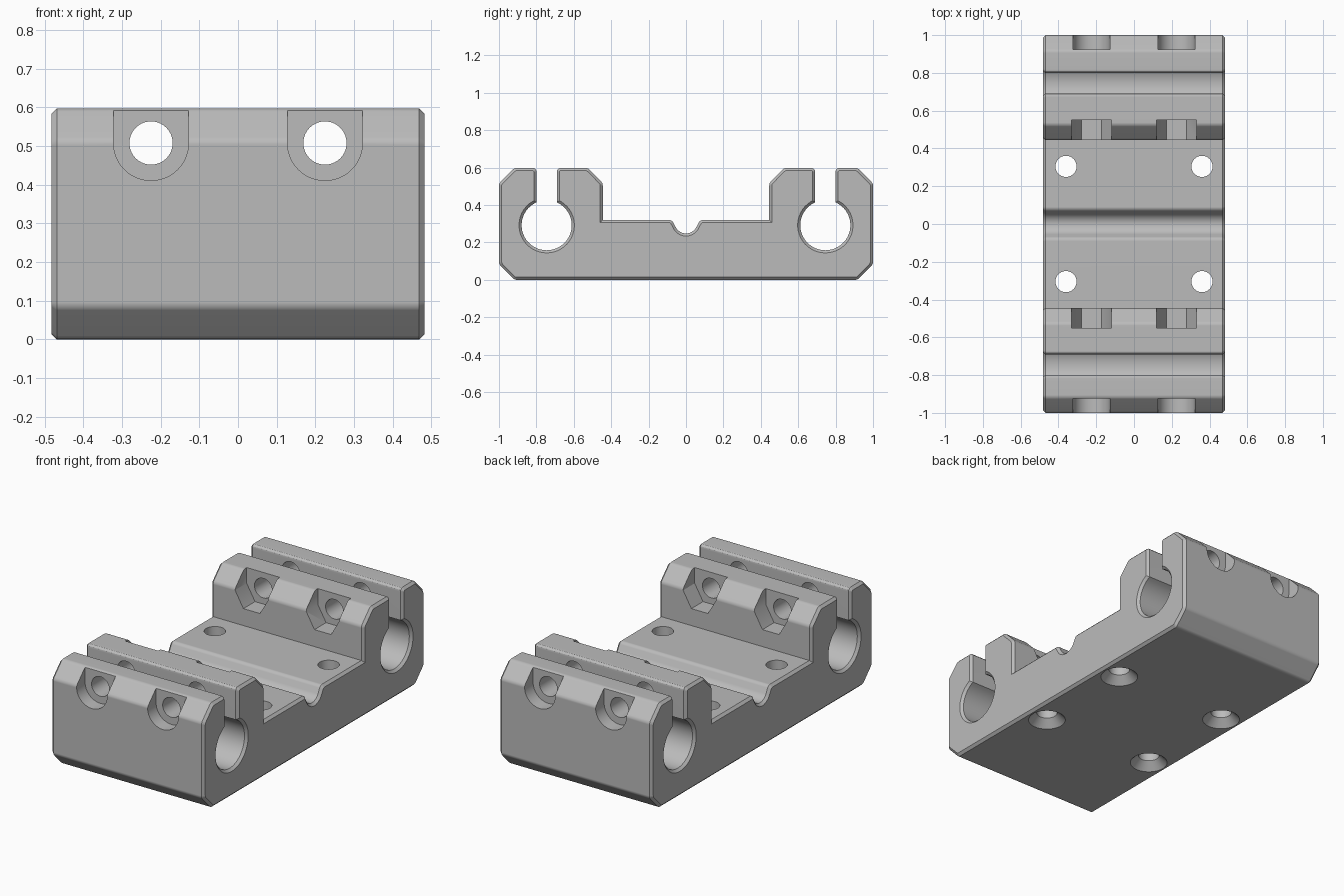
import bpy
import bmesh
from math import sin, cos, asin, pi, radians, tan
from mathutils import Vector

if "Cube" in bpy.data.objects:
    bpy.data.objects.remove(bpy.data.objects["Cube"])

HALF_WIDTH = 0.483
CHAMFER = 0.014
ROD = Vector((0.745, 0.292))   # rod bore centre in (y, z)
ROD_R, SLOT = 0.134, 0.054
BOLT_X, BOLT_Z, BOLT_R = 0.225, 0.508, 0.056

grey = bpy.data.materials.new("plain grey")
grey.use_nodes = True
colour = (0.5, 0.5, 0.5, 1)
grey.diffuse_color = colour
grey.node_tree.nodes["Principled BSDF"].inputs["Base Color"].default_value = colour


def arc(centre, r, start, end, n):
    """Points on an arc, angles in radians."""
    return [(centre[0] + r * cos(start + (end - start) * i / n),
             centre[1] + r * sin(start + (end - start) * i / n)) for i in range(n + 1)]


def rounded(points, n=3):
    """Round the corners of a closed outline of (u, v, radius)."""
    out = []
    for i, (u, v, r) in enumerate(points):
        p = Vector((u, v))
        if r == 0:
            out.append(p)
            continue
        a = (Vector(points[i - 1][:2]) - p).normalized()
        b = (Vector(points[(i + 1) % len(points)][:2]) - p).normalized()
        half_angle = a.angle(b) / 2
        centre = p + (a + b).normalized() * (r / sin(half_angle))
        d0 = p + a * (r / tan(half_angle)) - centre
        d1 = p + b * (r / tan(half_angle)) - centre
        for k in range(n + 1):
            out.append(centre + d0.lerp(d1, k / n).normalized() * r)
    return out


def loft(name, rings, inset=0):
    """Closed solid through equal rings of points, with optional chamfered ends."""
    bm = bmesh.new()
    rings = [[bm.verts.new(p) for p in ring] for ring in rings]
    caps = [bm.faces.new(rings[0][::-1]), bm.faces.new(rings[-1])]
    for low, high in zip(rings, rings[1:]):
        for i in range(len(low)):
            bm.faces.new((low[i - 1], low[i], high[i], high[i - 1]))
    bm.normal_update()
    if bm.calc_volume(signed=True) < 0:
        bmesh.ops.reverse_faces(bm, faces=bm.faces[:])
        bm.normal_update()
    if inset:
        bmesh.ops.inset_region(bm, faces=caps, thickness=inset, depth=inset,
                               use_even_offset=True)
    mesh = bpy.data.meshes.new(name)
    bm.to_mesh(mesh)
    bm.free()
    obj = bpy.data.objects.new(name, mesh)
    bpy.context.collection.objects.link(obj)
    mesh.materials.append(grey)
    return obj


def prism_y(name, points, lo, hi):
    """Extrude an (x, z) outline along y."""
    return loft(name, [[(u, d, v) for u, v in points] for d in (lo, hi)])


# Half of the side outline, from the base edge over the clamp to the groove
neck = asin(SLOT / ROD_R)
bore = arc(ROD, ROD_R, pi / 2 - neck, -1.5 * pi + neck, 40)
half = [(0.918, 0, 0.03), (1, 0.084, 0.03), (1, 0.515, 0.03), (0.918, 0.598, 0.03),
        (ROD.x + SLOT, 0.598, 0.02)]
half += [(u, v, 0) for u, v in bore]
half += [(ROD.x - SLOT, 0.598, 0.02), (0.525, 0.598, 0.03), (0.445, 0.517, 0.03),
         (0.445, 0.32, 0), (0.075, 0.32, 0.025)]
groove = arc((0, 0.31), 0.062, radians(-30), radians(-150), 12)
outline = rounded(half + [(u, v, 0) for u, v in groove] + [(-u, v, r) for u, v, r in half[::-1]])

end = HALF_WIDTH - CHAMFER
body = loft("rod_clamp_block", [[(x, u, v) for u, v in outline] for x in (-end, end)], CHAMFER)

cutters = []
for x in (-BOLT_X, BOLT_X):
    # Clamp bolt hole through both clamps
    circle = arc((x, BOLT_Z), BOLT_R, 0, 2 * pi, 40)[:-1]
    cutters.append(prism_y("bolt_hole", circle, -1.2, 1.2))
    # Round head seats outside and hexagonal nut seats inside, open at the top
    head = arc((x, BOLT_Z), 0.097, -pi, 0, 24) + [(x + 0.097, 0.8), (x - 0.097, 0.8)]
    nut = arc((x, BOLT_Z), 0.105, -pi, 0, 3) + [(x + 0.105, 0.8), (x - 0.105, 0.8)]
    for side in (-1, 1):
        cutters.append(prism_y("head_seat", head, side * 0.923, side * 1.2))
        cutters.append(prism_y("nut_seat", nut, side * 0.35, side * 0.55))

# Countersunk mounting holes
for x in (-0.36, 0.36):
    for y in (-0.305, 0.305):
        cutters.append(loft("mounting_hole", [
            [(u, v, z) for u, v in arc((x, y), r, 0, 2 * pi, 40)[:-1]]
            for r, z in ((0.12, -0.02), (0.056, 0.044), (0.056, 0.5))]))

# Cut everything, then drop the cutters
bpy.ops.object.select_all(action="DESELECT")
bpy.context.view_layer.objects.active = body
body.select_set(True)
for cutter in cutters:
    mod = body.modifiers.new("cut", "BOOLEAN")
    mod.operation = "DIFFERENCE"
    mod.solver = "EXACT"
    mod.object = cutter
    bpy.ops.object.modifier_apply(modifier=mod.name)
    bpy.data.objects.remove(cutter)

# Smooth bores and roundings, flat broad faces
bpy.ops.object.shade_smooth_by_angle(angle=radians(30))
weighted = body.modifiers.new("even_shading", "WEIGHTED_NORMAL")
weighted.keep_sharp = True
